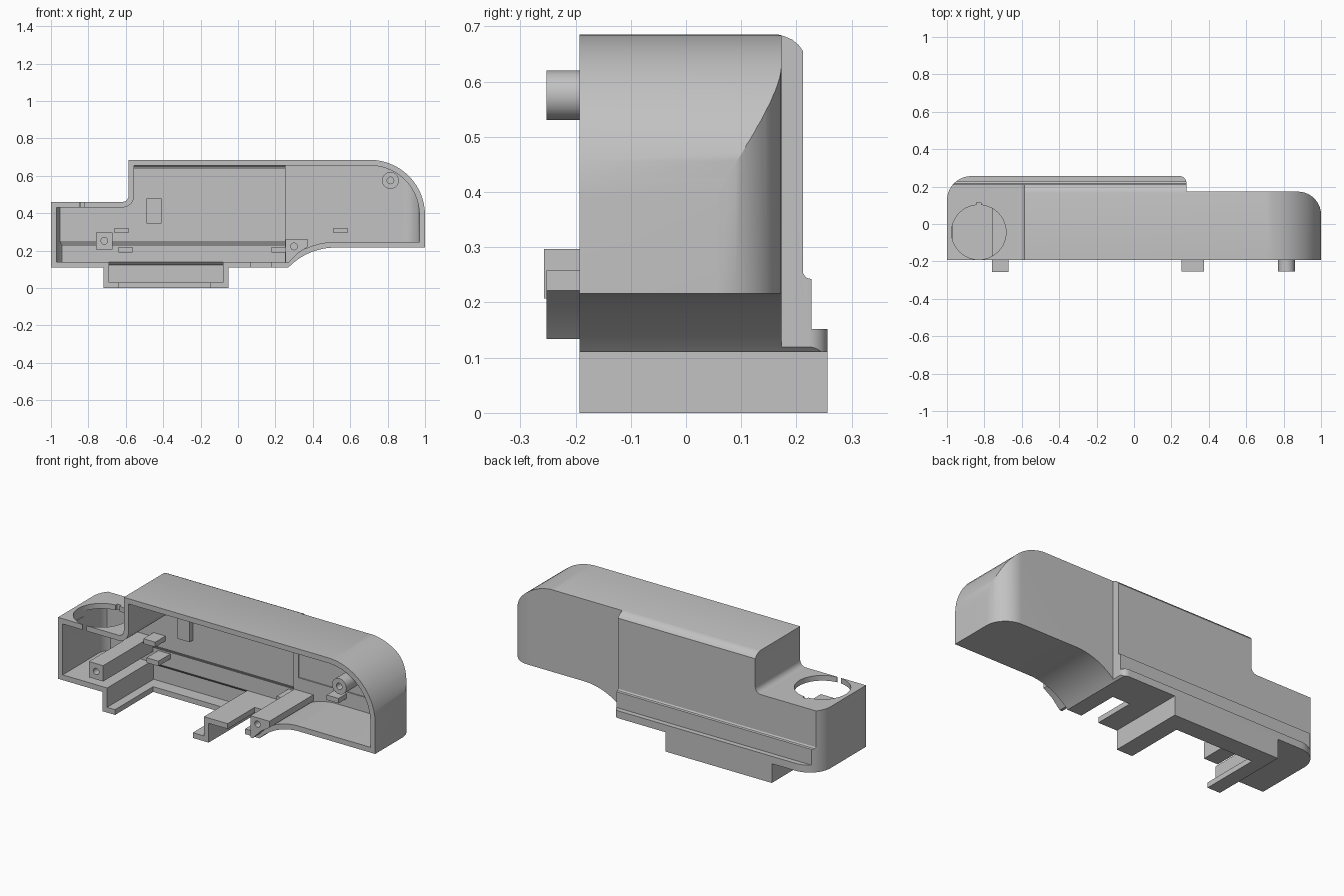
import bpy, bmesh, math
from mathutils import Vector

cube = bpy.data.objects.get("Cube")
if cube:
    bpy.data.objects.remove(cube, do_unlink=True)

grey = bpy.data.materials.new("plain_grey")
grey.use_nodes = True
grey.diffuse_color = (0.54, 0.54, 0.54, 1)
grey.node_tree.nodes["Principled BSDF"].inputs["Base Color"].default_value = grey.diffuse_color

WALL = 0.03
FRONT = -0.193
PLACE = {"x": lambda a, b, d: (d, a, b),
         "y": lambda a, b, d: (a, d, b),
         "z": lambda a, b, d: (a, b, d)}


def rounded(corners, steps=14):
    """Polygon from (a, b, radius) corners, with filleted corners."""
    out = []
    for i, (px, py, r) in enumerate(corners):
        p = Vector((px, py))
        if not r:
            out.append(p)
            continue
        a = (Vector(corners[i - 1][:2]) - p).normalized()
        b = (Vector(corners[(i + 1) % len(corners)][:2]) - p).normalized()
        half = a.angle(b) / 2
        centre = p + (a + b).normalized() * r / math.sin(half)
        v, w = (p + k * r / math.tan(half) - centre for k in (a, b))
        start = math.atan2(v.y, v.x)
        turn = (math.atan2(w.y, w.x) - start + math.pi) % math.tau - math.pi
        for s in range(steps + 1):
            t = start + turn * s / steps
            out.append(centre + r * Vector((math.cos(t), math.sin(t))))
    return out


def inset(pts, t):
    """Mitred inward offset of a polygon."""
    n = len(pts)
    area = sum(pts[i - 1].x * pts[i].y - pts[i].x * pts[i - 1].y for i in range(n))
    way = 1 if area > 0 else -1
    out = []
    for i in range(n):
        e = (pts[i] - pts[i - 1]).normalized()
        f = (pts[(i + 1) % n] - pts[i]).normalized()
        m, k = (Vector((-g.y, g.x)) * way for g in (e, f))
        out.append(pts[i] + (m + k) * t / (1 + m.dot(k)))
    return out


def prism(name, pts, axis, lo, hi):
    bm = bmesh.new()
    ends = [[bm.verts.new(PLACE[axis](p[0], p[1], d)) for p in pts] for d in (lo, hi)]
    bm.faces.new(ends[0])
    bm.faces.new(ends[1][::-1])
    for i in range(len(pts)):
        bm.faces.new((ends[0][i - 1], ends[0][i], ends[1][i], ends[1][i - 1]))
    bmesh.ops.recalc_face_normals(bm, faces=bm.faces)
    mesh = bpy.data.meshes.new(name)
    bm.to_mesh(mesh)
    bm.free()
    mesh.materials.append(grey)
    obj = bpy.data.objects.new(name, mesh)
    bpy.context.collection.objects.link(obj)
    return obj


def box(name, x0, x1, y0, y1, z0, z1):
    return prism(name, [(x0, z0), (x1, z0), (x1, z1), (x0, z1)], "y", y0, y1)


def rod(name, a, b, r, axis, lo, hi, n=32):
    ring = [(a + r * math.cos(math.tau * i / n), b + r * math.sin(math.tau * i / n)) for i in range(n)]
    return prism(name, ring, axis, lo, hi)


def combine(obj, cutter, operation="DIFFERENCE"):
    mod = obj.modifiers.new("cut", "BOOLEAN")
    mod.operation, mod.solver, mod.object = operation, "EXACT", cutter
    bpy.context.view_layer.objects.active = obj
    bpy.ops.object.modifier_apply(modifier=mod.name)
    bpy.data.objects.remove(cutter, do_unlink=True)


def solid(name, front, plan, side, y0):
    """Body bounded by a front, a plan and a side silhouette."""
    obj = prism(name, front, "y", y0, 0.35)
    combine(obj, prism("plan_bound", plan, "z", -0.2, 0.9), "INTERSECT")
    combine(obj, prism("side_bound", side, "x", -1.3, 1.3), "INTERSECT")
    return obj


# Silhouettes of the housing; the back wall steps inside as well as outside
front = rounded([(-1.05, 0.11, 0), (-1.05, 0.46, 0), (-0.585, 0.46, 0.035), (-0.585, 0.685, 0),
                 (1, 0.685, 0.295), (1, 0.216, 0), (0.38, 0.216, 0.35), (0.27, 0.11, 0),
                 (-0.05, 0.11, 0), (-0.05, 0, 0), (-0.72, 0, 0), (-0.72, 0.11, 0)])
plan = rounded([(-1, -0.5, 0), (1.0005, -0.5, 0), (1.0005, 0.173, 0.125), (0.28, 0.173, 0),
                (0.28, 0.256, 0.035), (-1, 0.256, 0.13)])
outer_side = [(-0.5, -0.1), (0.3, -0.1), (0.3, 0.152), (0.227, 0.152), (0.227, 0.242),
              (0.217, 0.245), (0.212, 0.253), (0.212, 0.655), (0.204, 0.666),
              (0.192, 0.676), (0.178, 0.682), (0.16, 0.687), (0.155, 0.72), (-0.5, 0.72)]
inner_side = [(-0.45, -0.07), (0.27, -0.07), (0.27, 0.12), (0.215, 0.122), (0.197, 0.14),
              (0.197, 0.225), (0.182, 0.25), (0.182, 0.635), (0.174, 0.648),
              (0.155, 0.657), (0.15, 0.68), (-0.45, 0.68)]

# Hollow housing, open at the front
housing = solid("housing", front, plan, outer_side, FRONT)
combine(housing, solid("cavity", inset(front, WALL), inset(plan, WALL), inner_side, -0.4))

# Round top opening with its front slit and key notches
combine(housing, rod("top_hole", -0.83, -0.044, 0.146, "z", 0.4, 0.5, 64))
combine(housing, box("top_slit", -0.845, -0.82, -0.3, -0.15, 0.4, 0.5))
combine(housing, box("back_notch", -0.842, -0.818, 0.05, 0.115, 0.4, 0.5))

# Floor openings and the shallow panel recess
combine(housing, box("tray_opening", -0.64, -0.15, -0.3, 0.15, -0.05, 0.06))
combine(housing, box("floor_slot", 0.07, 0.18, -0.3, 0.05, 0.08, 0.17))
combine(housing, box("panel_recess", 0.28, 0.88, 0.08, 0.15, 0.33, 0.485))

# Screw posts
posts = [
    (box("left_post", -0.76, -0.67, -0.257, 0.19, 0.207, 0.297), -0.715, 0.252),
    (prism("middle_post", [(0.255, 0.134), (0.27, 0.134), (0.32, 0.186), (0.375, 0.222),
                           (0.375, 0.258), (0.255, 0.258)], "y", -0.253, 0.16), 0.3, 0.222),
    (rod("upper_post", 0.815, 0.575, 0.045, "y", -0.253, 0.16), 0.815, 0.575),
]
for post, x, z in posts:
    combine(post, rod("screw_hole", x, z, 0.018, "y", -0.3, -0.1, 20))

# Support tabs and the block on the back wall
tabs = [(-0.66, 0.293, 0.09, 0.19), (-0.64, 0.19, 0.09, 0.21),
        (0.18, 0.19, 0.09, 0.21), (0.51, 0.293, 0.07, 0.16)]
for i, (x, z, y0, y1) in enumerate(tabs):
    box(f"support_tab_{i + 1}", x, x + 0.075, y0, y1, z, z + 0.028)
box("wall_block", -0.49, -0.41, 0.15, 0.19, 0.345, 0.478)

# Smooth the curved walls, keep corners crisp
bpy.ops.object.select_all(action="DESELECT")
for obj in bpy.context.collection.objects:
    if obj.type == "MESH" and grey.name in obj.data.materials:
        obj.select_set(True)
        bpy.context.view_layer.objects.active = obj
bpy.ops.object.shade_smooth_by_angle(angle=math.radians(25))
